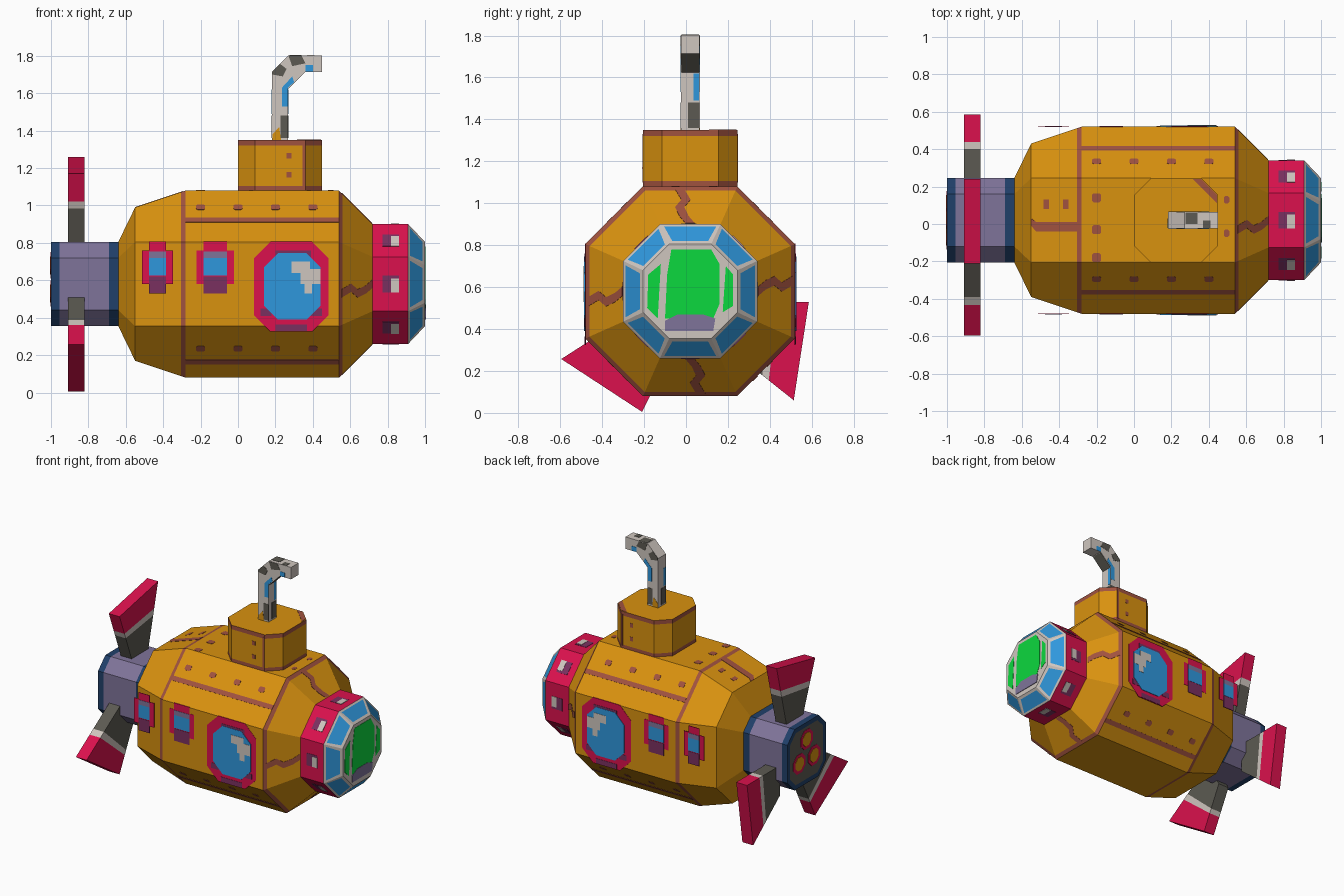
import bpy, bmesh, math
from mathutils import Matrix, Vector

if "Cube" in bpy.data.objects:
    bpy.data.objects.remove(bpy.data.objects["Cube"])

# Palette, written as sRGB hex and converted to linear
PALETTE = {"orange": "D9920F", "brown": "A0523F", "red": "DB114D", "blue": "2F97DC", "white": "CFC6BF",
           "dark_grey": "5C5A52", "lavender": "7F749A", "navy": "20406A", "green": "0CD83E", "plum": "7A3060"}
NAMES = list(PALETTE)
MATS = []
for name, code in PALETTE.items():
    rgb = [(int(code[i:i + 2], 16) / 255 + 0.055) / 1.055 for i in (0, 2, 4)]
    col = [c ** 2.4 for c in rgb] + [1]
    m = bpy.data.materials.new(name)
    m.use_nodes = True
    m.diffuse_color = col
    m.node_tree.nodes["Principled BSDF"].inputs["Base Color"].default_value = col
    MATS.append(m)

CY, CZ = 0.02, 0.58


def finish(name, bm):
    me = bpy.data.meshes.new(name)
    bm.to_mesh(me)
    bm.free()
    for m in MATS:
        me.materials.append(m)
    ob = bpy.data.objects.new(name, me)
    bpy.context.collection.objects.link(ob)
    return ob


def octagon(a, h):
    return [(a, -h), (a, h), (h, a), (-h, a), (-a, h), (-a, -h), (-h, -a), (h, -a)]


def loft(name, place, sections, colours, start, end, insets=()):
    """Octagonal loft; sections are (station, apothem, half flat), insets are (group, width, colour)."""
    bm = bmesh.new()
    rings = [[bm.verts.new(place(t, p, q)) for p, q in octagon(a, h)] for t, a, h in sections]
    groups = {"start": [bm.faces.new(rings[0])], "end": [bm.faces.new(rings[-1])]}
    for i, colour in enumerate(colours):
        groups[i] = [bm.faces.new((rings[i][j], rings[i][j - 1], rings[i + 1][j - 1], rings[i + 1][j]))
                     for j in range(8)]
    for key, faces in groups.items():
        colour = {"start": start, "end": end}.get(key) or colours[key]
        for f in faces:
            f.material_index = NAMES.index(colour)
    bmesh.ops.recalc_face_normals(bm, faces=bm.faces)
    for key, width, colour in insets:
        bmesh.ops.inset_individual(bm, faces=groups[key], thickness=width)
        for f in groups[key]:
            f.material_index = NAMES.index(colour)
    return finish(name, bm)


def prism(name, colour, frame, polys, low, high):
    """Extrude flat outlines along the frame's normal."""
    bm = bmesh.new()
    for poly in polys:
        lo, hi = [[bm.verts.new(frame @ Vector((u, v, w))) for u, v in poly] for w in (low, high)]
        bm.faces.new(lo)
        bm.faces.new(hi)
        for i in range(len(poly)):
            bm.faces.new((lo[i - 1], lo[i], hi[i], hi[i - 1]))
    for f in bm.faces:
        f.material_index = NAMES.index(colour)
    bmesh.ops.recalc_face_normals(bm, faces=bm.faces)
    return finish(name, bm)


def plate(name, colour, frame, polys, layer=1):
    return prism(name, colour, frame, polys, -0.002, 0.002 * layer)


def rect(u0, v0, u1, v1):
    return [(u0, v0), (u1, v0), (u1, v1), (u0, v1)]


def chamfered(u0, v0, u1, v1, c):
    return [(u0 + c, v0), (u1 - c, v0), (u1, v0 + c), (u1, v1 - c),
            (u1 - c, v1), (u0 + c, v1), (u0, v1 - c), (u0, v0 + c)]


def basis(u, v, n, origin):
    return Matrix((u, v, n)).transposed().to_4x4() if origin is None else \
        Matrix.Translation(origin) @ Matrix((u, v, n)).transposed().to_4x4()


def facet(k, x0=0.0, d0=0.5, x1=1.0, d1=0.5):
    """Frame on hull side k (steps of 45 degrees from +y), u running along the hull."""
    ang = k * math.pi / 4
    radial = Vector((0, math.cos(ang), math.sin(ang)))
    u = (Vector((x1 - x0, 0, 0)) + radial * (d1 - d0)).normalized()
    v = radial.cross(Vector((1, 0, 0)))
    return basis(u, v, u.cross(v), Vector((x0, CY, CZ)) + radial * d0)


def along_x(t, p, q):
    return (t, CY + p, CZ + q)


def along_z(t, p, q):
    return (0.225 + p, CY + q, t)


# Main body, nose and motor
loft("hull", along_x,
     [(-0.64, 0.225, 0.14), (-0.55, 0.41, 0.225), (-0.305, 0.492, 0.225), (-0.28, 0.5, 0.225),
      (0.54, 0.5, 0.225), (0.56, 0.48, 0.216), (0.72, 0.32, 0.145)],
     ["orange", "orange", "brown", "orange", "brown", "orange"], "orange", "orange")
loft("nose", along_x, [(0.72, 0.32, 0.145), (0.91, 0.32, 0.145), (1.0, 0.225, 0.1)],
     ["red", "white"], "red", "white", [(1, 0.025, "blue")])
loft("motor", along_x,
     [(-1.0, 0.225, 0.14), (-0.955, 0.225, 0.14), (-0.69, 0.225, 0.14), (-0.64, 0.225, 0.14)],
     ["navy", "lavender", "navy"], "navy", "navy", [("start", 0.035, "dark_grey")])

# Conning tower
loft("tower", along_z,
     [(1.06, 0.225, 0.135), (1.105, 0.225, 0.135), (1.32, 0.225, 0.135), (1.35, 0.225, 0.135)],
     ["brown", "orange", "brown"], "orange", "orange")
for s in (-1, 1):
    f = basis(Vector((1, 0, 0)), Vector((0, 0, 1)), Vector((0, s, 0)), Vector((0.225, CY + s * 0.225, 1.21)))
    plate("tower_rivets", "brown", f, [rect(0.12, -0.11, 0.135, 0.12),
                                       rect(0.035, 0.04, 0.06, 0.07), rect(0.035, -0.06, 0.06, -0.03)])
plate("tower_top_mark", "brown", Matrix.Translation((0.225, CY, 1.35)),
      [[(0.09, 0.22), (0.135, 0.22), (0.22, 0.135), (0.22, 0.09)]])

# Seams and rivets on the slanted sides
for k in (1, 3, 5, 7):
    f = facet(k, d0=0.5127, d1=0.5127)
    s = 1 if k in (3, 7) else -1
    side = s if k == 3 else -s if k == 7 else (s if k == 1 else -s)
    up = 1 if k in (1, 3) else -1
    toward_top = 1 if k in (3, 5) else -1
    seam = toward_top * (-0.03 if up > 0 else -0.075)
    row = toward_top * (0.068 if up > 0 else 0.024)
    plate("side_seam", "brown", f, [rect(-0.28, seam - 0.017, 0.54, seam + 0.017)])
    plate("side_rivets", "brown", f,
          [chamfered(x - 0.024, row - 0.02, x + 0.024, row + 0.02, 0.008) for x in (-0.2, 0, 0.2, 0.4)])

# Rivets and seam on the roof
roof = facet(2)
plate("roof_rivets", "brown", roof,
      [chamfered(-0.224, v - 0.024, -0.176, v + 0.024, 0.008) for v in (-0.2, -0.05, 0.12)]
      + [chamfered(0.58 - 0.1, v - 0.02, 0.51, v + 0.02, 0.008) for v in (-0.07, 0.11)])
tail_roof = facet(2, -0.55, 0.41, -0.28, 0.5)
plate("tail_seam", "brown", tail_roof, [rect(0.03, -0.06, 0.27, -0.01),
                                        [(0.03, -0.06), (0.03, -0.01), (0, 0.01), (0, -0.03)]])
plate("tail_rivets", "brown", tail_roof, [rect(u, 0.06, u + 0.03, 0.11) for u in (0.07, 0.18)])

# Wavy seams on the front taper
wave = [(0.02, 0.05), (0.09, 0.02), (0.14, 0.05), (0.2, 0.03), (0.25, 0.0)]
for k in (0, 2, 4, 6):
    f = facet(k, 0.54, 0.5, 0.72, 0.32)
    plate("nose_seam", "brown", f,
          [[(u, -v - 0.022) for u, v in wave] + [(u, -v + 0.022) for u, v in reversed(wave)]])

# Round and small windows on both flanks
for k, s in ((4, 1), (0, -1)):
    f = facet(k) @ Matrix.Diagonal((1, s, 1, 1))
    for c, w in ((-0.43, 0.082), (-0.122, 0.1)):
        i = w - 0.037
        plate("small_window_rim", "red", f, [rect(c - w, -0.0, c + w, 0.18), rect(c - i, 0.15, c + i, 0.228)])
        plate("small_window_shade", "plum", f, [rect(c - i, -0.05, c + i, 0.04)], 2)
        plate("small_window_top", "lavender", f, [rect(c - i, 0.14, c + i, 0.175)], 2)
        plate("small_window_glass", "blue", f, [rect(c - i, 0.045, c + i, 0.14)], 2)
    plate("big_window_rim", "red", f, [chamfered(0.085, -0.255, 0.485, 0.228, 0.09)])
    plate("big_window_shade", "plum", f, [rect(0.2, -0.252, 0.37, -0.215), rect(0.12, -0.17, 0.18, -0.13),
                                          rect(0.39, -0.17, 0.45, -0.13), rect(0.2, 0.14, 0.39, 0.18)], 2)
    plate("big_window_glass", "blue", f, [chamfered(0.138, -0.19, 0.442, 0.165, 0.075)], 3)
    plate("big_window_shine", "white", f, [rect(0.285, 0.06, 0.385, 0.12), rect(0.335, 0.0, 0.44, 0.08),
                                           rect(0.355, -0.05, 0.395, 0.02)], 4)

# Little ports around the nose ring
for k in range(8):
    d = 0.32 if k % 2 == 0 else 0.3288
    f = facet(k, d0=d, d1=d)
    plate("nose_port", "plum", f, [rect(0.772, -0.045, 0.86, 0.045)])
    plate("nose_port_shine", "white", f, [rect(0.818, -0.045, 0.86, 0.03)], 2)

# Front screen with streaks
face = basis(Vector((0, 1, 0)), Vector((0, 0, 1)), Vector((1, 0, 0)), Vector((1.0, CY, CZ)))
plate("front_screen", "green", face, [
    [(-0.12, -0.13), (0.11, -0.13), (0.14, -0.06), (0.14, 0.13), (0.1, 0.2), (-0.09, 0.2), (-0.11, 0.08)],
    [(-0.205, -0.08), (-0.155, -0.13), (-0.14, 0.13), (-0.2, 0.08)],
    [(0.155, -0.1), (0.205, -0.07), (0.205, 0.08), (0.17, 0.12)]])
plate("front_screen_shade", "lavender", face, [
    [(-0.12, -0.19), (0.11, -0.19), (0.12, -0.13), (0.06, -0.11), (-0.06, -0.11), (-0.12, -0.14)]], 2)

# Exhaust lights on the motor's end
tail = basis(Vector((0, -1, 0)), Vector((0, 0, 1)), Vector((-1, 0, 0)), Vector((-1.0, CY, CZ)))
for i in range(3):
    ang = math.pi / 2 + i * math.tau / 3
    c = Matrix.Translation((0.1 * math.cos(ang), 0.1 * math.sin(ang), 0))
    plate("tail_light_rim", "red", tail @ c, [chamfered(-0.07, -0.07, 0.07, 0.07, 0.04)])
    plate("tail_light", "orange", tail @ c, [chamfered(-0.048, -0.048, 0.048, 0.048, 0.028)], 2)

# Propeller blades: root pair then tip pair in (y, z), split into colour bands
prop = basis(Vector((0, 1, 0)), Vector((0, 0, 1)), Vector((1, 0, 0)), Vector((-0.865, 0, 0)))
BLADES = [((0.2, 0.53), (0.2, 0.31), (0.586, 0.53), (0.514, 0.06)),
          ((-0.05, 0.32), (-0.17, 0.53), (-0.21, 0.005), (-0.595, 0.257)),
          ((-0.06, 0.78), (0.12, 0.78), (-0.21, 1.17), (0.24, 1.26))]
for blade in BLADES:
    a, b, ta, tb = map(Vector, blade)
    for part, colour, t0, t1 in (("blade_root", "dark_grey", 0, 0.52), ("blade_band", "white", 0.52, 0.62),
                                 ("blade_tip", "red", 0.62, 1)):
        prism(part, colour, prop,
              [[a.lerp(ta, t0), a.lerp(ta, t1), b.lerp(tb, t1), b.lerp(tb, t0)]], -0.044, 0.044)

# Periscope tube and its patches
tube = [(0.182, 1.34), (0.182, 1.715), (0.27, 1.803), (0.45, 1.803),
        (0.45, 1.715), (0.36, 1.715), (0.268, 1.625), (0.268, 1.34)]
flat = basis(Vector((1, 0, 0)), Vector((0, 0, 1)), Vector((0, -1, 0)), Vector((0, CY, 0)))
prism("periscope", "white", flat, [tube], -0.044, 0.044)
for s in (-1, 1):
    f = basis(Vector((1, 0, 0)), Vector((0, 0, 1)), Vector((0, s, 0)), Vector((0, CY + s * 0.044, 0)))
    plate("periscope_patch_dark", "dark_grey", f,
          [rect(0.228, 1.36, 0.268, 1.48), [(0.185, 1.7), (0.24, 1.69), (0.26, 1.73), (0.225, 1.757), (0.185, 1.717)],
           [(0.27, 1.80), (0.34, 1.80), (0.36, 1.76), (0.29, 1.745)]])
    plate("periscope_patch_blue", "blue", f,
          [[(0.235, 1.53), (0.266, 1.53), (0.266, 1.628), (0.3, 1.66), (0.29, 1.69), (0.235, 1.63)],
           rect(0.36, 1.716, 0.4, 1.75)])
    plate("periscope_patch_orange", "orange", f, [[(0.184, 1.35), (0.23, 1.35), (0.22, 1.42), (0.184, 1.38)]])
for x, s in ((0.268, 1), (0.182, -1)):
    f = basis(Vector((0, s, 0)), Vector((0, 0, 1)), Vector((s, 0, 0)), Vector((x, CY, 0)))
    plate("periscope_end_dark", "dark_grey", f, [rect(-0.01, 1.36, 0.042, 1.48)])
    plate("periscope_end_blue", "blue", f, [rect(0.015, 1.49, 0.042, 1.62)])
bend = Vector((1, 0, 1)).normalized()
under = basis(bend, Vector((0, 1, 0)), bend.cross(Vector((0, 1, 0))) * -1, Vector((0.268, CY, 1.625)))
plate("periscope_bend_dark", "dark_grey", under, [rect(0.0, -0.042, 0.125, 0.042)])
crown = basis(Vector((1, 0, 0)), Vector((0, 1, 0)), Vector((0, 0, 1)), Vector((0, CY, 1.803)))
plate("periscope_top_dark", "dark_grey", crown, [rect(0.275, -0.02, 0.34, 0.042), rect(0.37, -0.042, 0.41, 0.0)])
